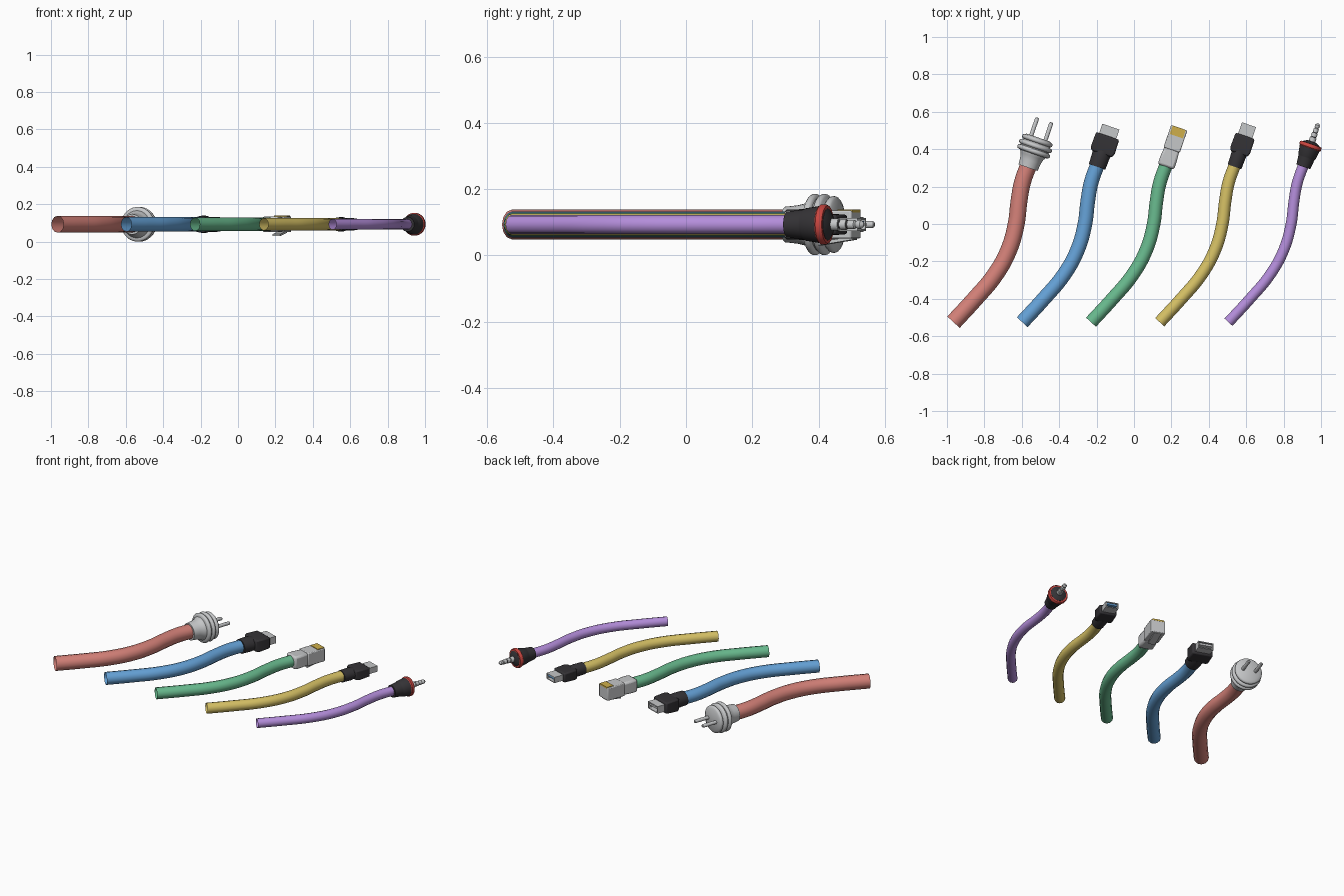
import bpy
import bmesh
import math
from mathutils import Matrix, Vector

cube = bpy.data.objects.get("Cube")
if cube:
    bpy.data.objects.remove(cube, do_unlink=True)


def material(name, r, g, b):
    m = bpy.data.materials.new(name)
    m.use_nodes = True
    m.diffuse_color = (r, g, b, 1)
    m.node_tree.nodes["Principled BSDF"].inputs["Base Color"].default_value = (r, g, b, 1)
    return m


RED = material("salmon red", 0.66, 0.22, 0.19)
BLUE = material("sky blue", 0.13, 0.36, 0.68)
GREEN = material("mint green", 0.14, 0.49, 0.27)
YELLOW = material("straw yellow", 0.67, 0.53, 0.13)
PURPLE = material("lilac", 0.46, 0.27, 0.71)
DARK = material("charcoal", 0.035, 0.033, 0.037)
GREY = material("light grey", 0.56, 0.57, 0.58)
RING = material("bright red", 0.58, 0.06, 0.05)
GOLD = material("contact gold", 0.62, 0.43, 0.07)

AXIS_Z = 0.093
TILT = Matrix.Rotation(math.radians(-19), 4, "Z")
PATH = [(0, -0.525), (0.115, -0.40), (0.22, -0.275), (0.295, -0.14),
        (0.335, 0), (0.35, 0.12), (0.368, 0.22), (0.405, 0.325)]


def smooth(obj):
    bpy.ops.object.select_all(action="DESELECT")
    obj.select_set(True)
    bpy.context.view_layer.objects.active = obj
    bpy.ops.object.shade_smooth_by_angle(angle=math.radians(35))


def loft(name, frame, mat, sections, sides=24, bevel=0, inner=None):
    """Skin sections (distance, half width, half height, optional lift) along local y."""
    bm = bmesh.new()
    rings = []
    for t, w, h, *lift in sections:
        ring = []
        for i in range(sides):
            a = 2 * math.pi * (i + 0.5) / sides
            k = math.sqrt(2) if sides == 4 else 1
            ring.append(bm.verts.new((w * k * math.cos(a), t,
                                      h * k * math.sin(a) + (lift[0] if lift else 0))))
        rings.append(ring)
    for a, b in zip(rings, rings[1:]):
        for i in range(sides):
            j = (i + 1) % sides
            bm.faces.new((a[i], a[j], b[j], b[i]))
    bm.faces.new(rings[0])
    end = bm.faces.new(rings[-1])
    if inner:
        end.material_index = 1
    bmesh.ops.recalc_face_normals(bm, faces=bm.faces)
    mesh = bpy.data.meshes.new(name)
    bm.to_mesh(mesh)
    bm.free()
    mesh.materials.append(mat)
    if inner:
        mesh.materials.append(inner)
    obj = bpy.data.objects.new(name, mesh)
    bpy.context.collection.objects.link(obj)
    obj.matrix_world = frame
    if bevel:
        mod = obj.modifiers.new("soft edges", "BEVEL")
        mod.width = bevel
        mod.segments = 2
    smooth(obj)
    return obj


def turned(name, frame, mat, profile):
    return loft(name, frame, mat, [(t, r, r) for t, r in profile], sides=32)


def cable(name, x, radius, mat):
    """Sweep an open tube along the path; return the connector frame at its far end."""
    curve = bpy.data.curves.new(name, "CURVE")
    curve.dimensions = "3D"
    curve.bevel_depth = radius
    curve.bevel_resolution = 4
    curve.resolution_u = 6
    curve.materials.append(mat)
    spline = curve.splines.new("BEZIER")
    spline.bezier_points.add(len(PATH) - 1)
    for p, (px, py) in zip(spline.bezier_points, PATH):
        p.co = (x + px, py, AXIS_Z)
        p.handle_left_type = p.handle_right_type = "AUTO"
    obj = bpy.data.objects.new(name, curve)
    bpy.context.collection.objects.link(obj)
    bpy.ops.object.select_all(action="DESELECT")
    obj.select_set(True)
    bpy.context.view_layer.objects.active = obj
    bpy.ops.object.convert(target="MESH")
    smooth(bpy.context.view_layer.objects.active)
    return Matrix.Translation((x + PATH[-1][0], 0.32, AXIS_Z)) @ TILT


def flat_plug(prefix, frame, s, tip, tongue):
    """Dark grip with a hollow flat metal shell, scaled across by s."""
    loft(prefix + "_neck", frame, DARK,
         [(-0.015, 0.047 * s, 0.045 * s), (0.04, 0.049 * s, 0.047 * s),
          (0.075, 0.052 * s, 0.04 * s)])
    loft(prefix + "_grip", frame, DARK,
         [(0.058, 0.058 * s, 0.036 * s), (0.08, 0.067 * s, 0.04 * s),
          (0.16, 0.065 * s, 0.036 * s)], sides=4, bevel=0.008)
    w, h = 0.048 * s, 0.023 * s
    loft(prefix + "_shell", frame, GREY,
         [(0.15, w, h), (tip, w, h), (tip, w - 0.005, h - 0.005),
          (tip - 0.045, w - 0.005, h - 0.005)], sides=4, inner=DARK)
    loft(prefix + "_tongue", frame, tongue,
         [(tip - 0.05, w - 0.008, h * 0.28, h * 0.3),
          (tip - 0.004, w - 0.008, h * 0.28, h * 0.3)], sides=4)


# Evenly spaced cables, each thinner than the last
frames = [cable(n + "_cable", -0.965 + 0.3675 * i, r, m) for i, (n, r, m) in enumerate([
    ("power", 0.045, RED), ("wide_data", 0.039, BLUE), ("network", 0.036, GREEN),
    ("slim_data", 0.033, YELLOW), ("audio", 0.029, PURPLE)])]
power, wide, network, slim, audio = frames

# Mains plug: flared neck, three rounded ribs and two round pins
turned("power_neck", power, GREY,
       [(-0.02, 0.054), (0.02, 0.058), (0.045, 0.064), (0.06, 0.074), (0.07, 0.074)])
ribs = [(0.055, 0.06)]
for t, r in ((0.073, 0.093), (0.103, 0.093), (0.133, 0.086)):
    for k in range(7):
        a = math.pi * k / 6
        ribs.append((t - 0.0125 * math.cos(a), r - 0.0125 + 0.0125 * math.sin(a)))
ribs.append((0.15, 0.066))
turned("power_ribbed_body", power, GREY, ribs)
for side, label in ((-1, "right"), (1, "left")):
    turned("power_pin_" + label, power @ Matrix.Translation((side * 0.04, 0, 0)), GREY,
           [(0.14, 0.011), (0.24, 0.011), (0.247, 0.009), (0.25, 0.005)])

# Flat data plugs
flat_plug("wide_data", wide, 1.0, 0.212, GREY)
flat_plug("slim_data", slim, 0.83, 0.223, BLUE)

# Network plug: neck, box, gold contacts and sloping latch underneath
loft("network_neck", network, GREY,
     [(-0.015, 0.046, 0.042), (0.03, 0.046, 0.042), (0.09, 0.041, 0.04)],
     sides=4, bevel=0.012)
loft("network_body", network, GREY,
     [(0.08, 0.046, 0.042), (0.205, 0.046, 0.042)], sides=4, bevel=0.005)
loft("network_contacts", network, GOLD,
     [(0.158, 0.037, 0.005, 0.041), (0.206, 0.037, 0.005, 0.041)], sides=4)
loft("network_latch", network, GREY,
     [(0.09, 0.022, 0.005, -0.058), (0.20, 0.022, 0.005, -0.041)], sides=4)

# Audio jack: stepped grip, red collar, dark face and banded tip
turned("audio_grip", audio, DARK,
       [(-0.015, 0.039), (0.035, 0.045), (0.04, 0.046), (0.045, 0.049),
        (0.095, 0.057)])
turned("audio_collar", audio, RING,
       [(0.09, 0.056), (0.095, 0.061), (0.108, 0.061), (0.114, 0.057), (0.114, 0.04)])
turned("audio_face", audio, DARK, [(0.10, 0.048), (0.115, 0.048), (0.128, 0.026)])
turned("audio_tip", audio, GREY,
       [(0.12, 0.018), (0.15, 0.018), (0.15, 0.011), (0.156, 0.011), (0.156, 0.016),
        (0.175, 0.016), (0.175, 0.010), (0.181, 0.010), (0.181, 0.014), (0.20, 0.014),
        (0.204, 0.009), (0.21, 0.013), (0.22, 0.013), (0.23, 0.005)])
for t in (0.153, 0.178):
    turned("audio_insulator", audio, DARK, [(t - 0.003, 0.0125), (t + 0.003, 0.0125)])
